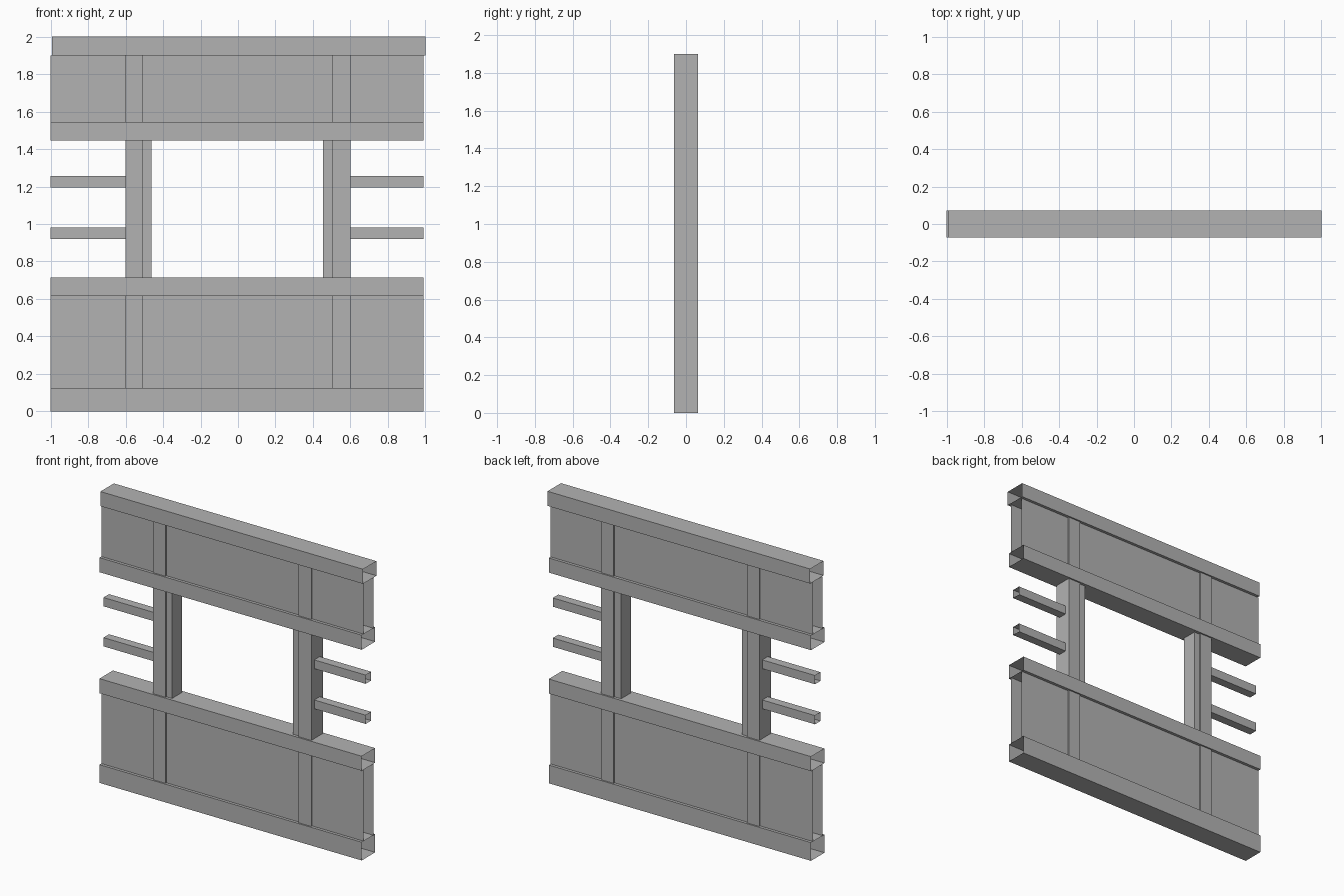
import bpy, bmesh

cube = bpy.data.objects.get("Cube")
if cube:
    bpy.data.objects.remove(cube, do_unlink=True)

GREY = (0.45, 0.45, 0.45, 1.0)
mat = bpy.data.materials.new("plain_grey")
mat.use_nodes = True
mat.diffuse_color = GREY
mat.node_tree.nodes["Principled BSDF"].inputs["Base Color"].default_value = GREY


def box(name, x, z, depth, open_axes=""):
    """Box centred on y = 0; the faces across each of open_axes are left out."""
    bm = bmesh.new()
    bmesh.ops.create_cube(bm, size=1)
    removed = [f for f in bm.faces
               if any(abs(getattr(f.normal, a)) > 0.9 for a in open_axes)]
    bmesh.ops.delete(bm, geom=removed, context="FACES")
    for v in bm.verts:
        v.co.x = x[0] if v.co.x < 0 else x[1]
        v.co.z = z[0] if v.co.z < 0 else z[1]
        v.co.y *= depth
    mesh = bpy.data.meshes.new(name)
    bm.to_mesh(mesh)
    bm.free()
    mesh.materials.append(mat)
    obj = bpy.data.objects.new(name, mesh)
    bpy.context.collection.objects.link(obj)
    return obj


LEFT_END, RIGHT_END = -1.0, 0.99
SPAN = (LEFT_END, RIGHT_END)
RAIL, POST, PANEL, BAR = 0.146, 0.126, 0.106, 0.06

# Hollow horizontal rails, open at both ends
box("bottom_rail", SPAN, (0, 0.125), RAIL, "x")
box("sill_rail", SPAN, (0.615, 0.715), RAIL, "x")
box("lintel_rail", SPAN, (1.445, 1.545), RAIL, "x")
box("top_rail", (-0.993, 1.0), (1.9, 2.0), RAIL, "x")

# Wall panels: paired sheets between the rails
box("lower_panel", SPAN, (0.125, 0.615), PANEL, "xz")
box("upper_panel", SPAN, (1.545, 1.9), PANEL, "xz")

# Upright posts and the window jambs against them
box("right_post", (-0.6, -0.507), (0, 1.9), POST)
box("left_post", (0.505, 0.6), (0, 1.9), POST)
box("right_jamb", (-0.507, -0.463), (0.715, 1.445), PANEL, "z")
box("left_jamb", (0.455, 0.505), (0.715, 1.445), PANEL, "z")

# Short hollow bars reaching out from the posts
for level, z in (("lower", 0.92), ("upper", 1.195)):
    box(f"right_{level}_bar", (LEFT_END, -0.6), (z, z + BAR), BAR, "x")
    box(f"left_{level}_bar", (0.6, RIGHT_END), (z, z + BAR), BAR, "x")
